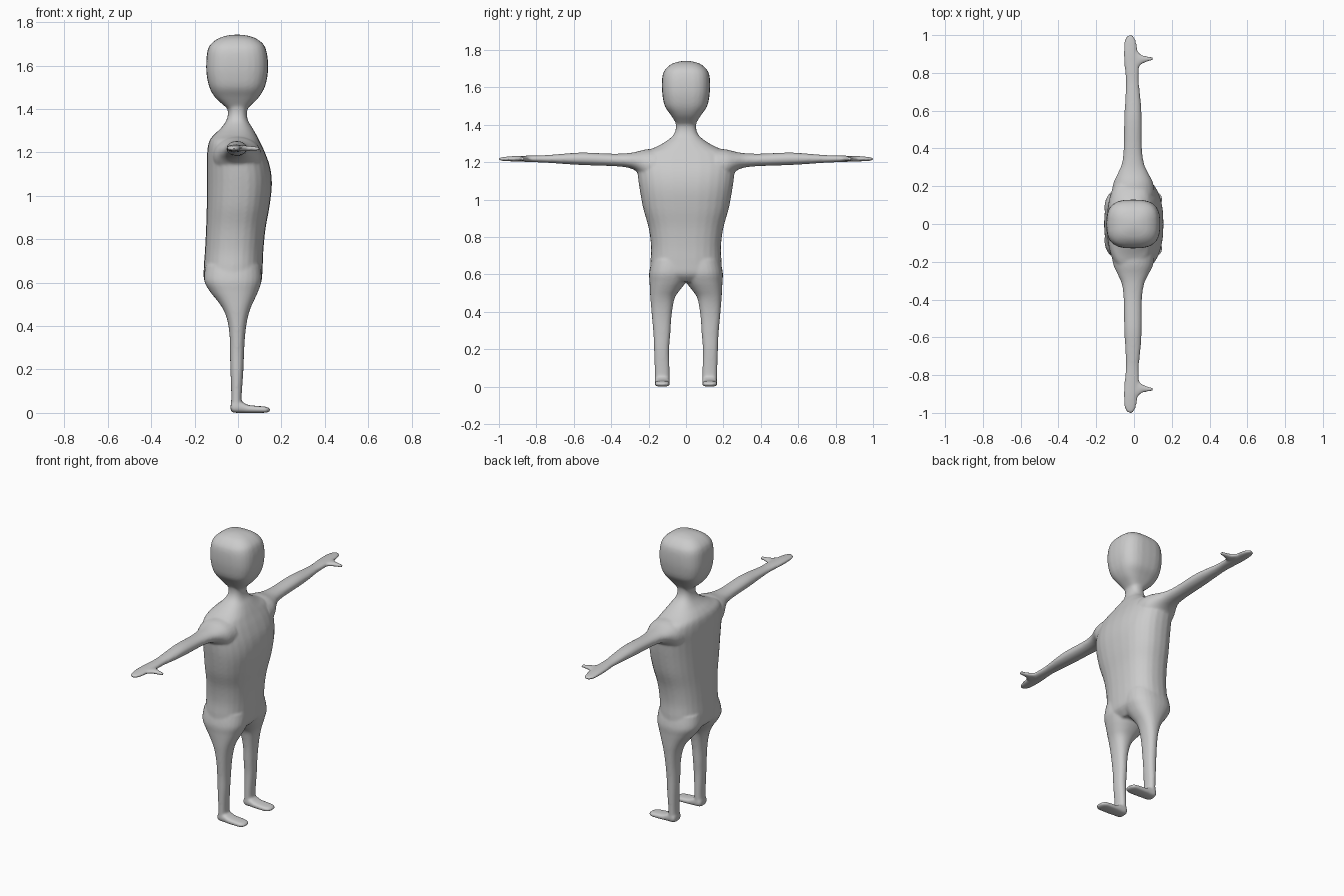
import bpy, bmesh, math

SIDES, STEPS = 28, 4
bm = bmesh.new()


def spline(p0, p1, p2, p3, t):
    return [0.5 * (2 * b + (c - a) * t + (2 * a - 5 * b + 4 * c - d) * t * t
                   + (3 * b - a - 3 * c + d) * t ** 3)
            for a, b, c, d in zip(p0, p1, p2, p3)]


def loft(sections, place, power=2.4):
    """Smooth skin over rounded sections (t, a_min, a_max, b_min, b_max)."""
    s = [sections[0]] + sections + [sections[-1]]
    rows = [spline(*s[i:i + 4], k / STEPS)
            for i in range(len(sections) - 1) for k in range(STEPS)]
    rows.append(sections[-1])
    rings = []
    for t, a0, a1, b0, b1 in rows:
        ring = []
        for i in range(SIDES):
            ang = 2 * math.pi * i / SIDES
            c, d = math.cos(ang), math.sin(ang)
            u = math.copysign(abs(c) ** (2 / power), c)
            v = math.copysign(abs(d) ** (2 / power), d)
            ring.append(bm.verts.new(place(
                t, (a0 + a1) / 2 + u * (a1 - a0) / 2,
                (b0 + b1) / 2 + v * (b1 - b0) / 2)))
        rings.append(ring)
    for r, q in zip(rings, rings[1:]):
        for i in range(SIDES):
            j = (i + 1) % SIDES
            bm.faces.new((r[i], r[j], q[j], q[i]))
    bm.faces.new(rings[0][::-1])
    bm.faces.new(rings[-1])


def upright(t, a, b):
    return (a, b, t)


# Torso and neck: height, x range, half width
torso = [(.56, -.10, .07, .13), (.60, -.152, .106, .185), (.66, -.158, .113, .19),
         (.75, -.152, .117, .187), (.85, -.147, .127, .20), (.95, -.144, .145, .228),
         (1.05, -.143, .156, .247), (1.13, -.143, .148, .258), (1.20, -.142, .124, .262),
         (1.25, -.133, .10, .235), (1.28, -.112, .085, .165), (1.31, -.08, .068, .11),
         (1.345, -.055, .047, .068), (1.385, -.046, .041, .054), (1.43, -.06, .055, .06)]
loft([(z, a, b, -w, w) for z, a, b, w in torso], upright, 2.4)

# Head
head = [(1.395, -.04, .037, .045), (1.42, -.07, .062, .06), (1.455, -.107, .097, .083),
        (1.50, -.132, .123, .113), (1.56, -.145, .137, .126), (1.62, -.146, .138, .129),
        (1.67, -.140, .13, .124), (1.70, -.124, .115, .108), (1.725, -.09, .082, .078),
        (1.738, -.05, .042, .04), (1.742, -.015, .01, .012)]
loft([(z, a, b, -w, w) for z, a, b, w in head], upright, 2.9)

# Limbs, built once per side
leg = [(.02, -.034, .018, .088, .166), (.08, -.031, .017, .088, .167),
       (.20, -.035, .025, .090, .171), (.28, -.037, .028, .084, .174),
       (.36, -.039, .033, .079, .181), (.43, -.050, .043, .070, .187),
       (.48, -.070, .057, .058, .191), (.52, -.098, .075, .03, .193),
       (.56, -.13, .093, .0, .195), (.61, -.156, .109, -.02, .197),
       (.68, -.150, .105, -.03, .183)]
foot = [(-.034, .10, .154, .008, .04), (-.02, .088, .166, .001, .055),
        (.02, .087, .166, .0, .05), (.045, .087, .167, .0, .037),
        (.09, .086, .168, .0, .032), (.13, .09, .165, .001, .028),
        (.148, .108, .147, .008, .02)]
arm = [(.16, -.12, .11, 1.08, 1.275), (.22, -.108, .10, 1.11, 1.268),
       (.27, -.085, .075, 1.155, 1.255), (.32, -.064, .053, 1.173, 1.248),
       (.40, -.055, .042, 1.18, 1.246), (.55, -.052, .041, 1.185, 1.252),
       (.65, -.047, .036, 1.191, 1.246), (.75, -.043, .026, 1.198, 1.238),
       (.83, -.050, .027, 1.201, 1.236), (.90, -.055, .021, 1.204, 1.234),
       (.96, -.052, .013, 1.206, 1.230), (.99, -.042, .002, 1.209, 1.226),
       (1.002, -.026, -.012, 1.213, 1.222)]
thumb = [(-.02, .80, .93, 1.206, 1.23), (.015, .82, .92, 1.206, 1.231),
         (.04, .845, .896, 1.206, 1.231), (.07, .859, .888, 1.207, 1.228),
         (.092, .864, .885, 1.208, 1.226), (.102, .869, .881, 1.212, 1.222)]
for s in (1, -1):
    loft(leg, lambda t, a, b: (a, s * b, t), 2.3)
    loft(foot, lambda t, a, b: (t, s * a, b), 2.8)
    loft(arm, lambda t, a, b: (a, s * t, b), 2.1)
    loft(thumb, lambda t, a, b: (t, s * a, b), 2.1)

bmesh.ops.recalc_face_normals(bm, faces=bm.faces)
mesh = bpy.data.meshes.new("figure_body")
bm.to_mesh(mesh)
bm.free()
body = bpy.data.objects.new("figure_body", mesh)
bpy.context.collection.objects.link(body)

mat = bpy.data.materials.new("plain grey")
mat.diffuse_color = (.6, .6, .6, 1)
mesh.materials.append(mat)

# Fuse the parts into one skin and soften the joins
fuse = body.modifiers.new("fuse", 'REMESH')
fuse.mode = 'VOXEL'
fuse.voxel_size = .007
fuse.use_smooth_shade = True
soft = body.modifiers.new("soften", 'SMOOTH')
soft.factor = .5
soft.iterations = 6
